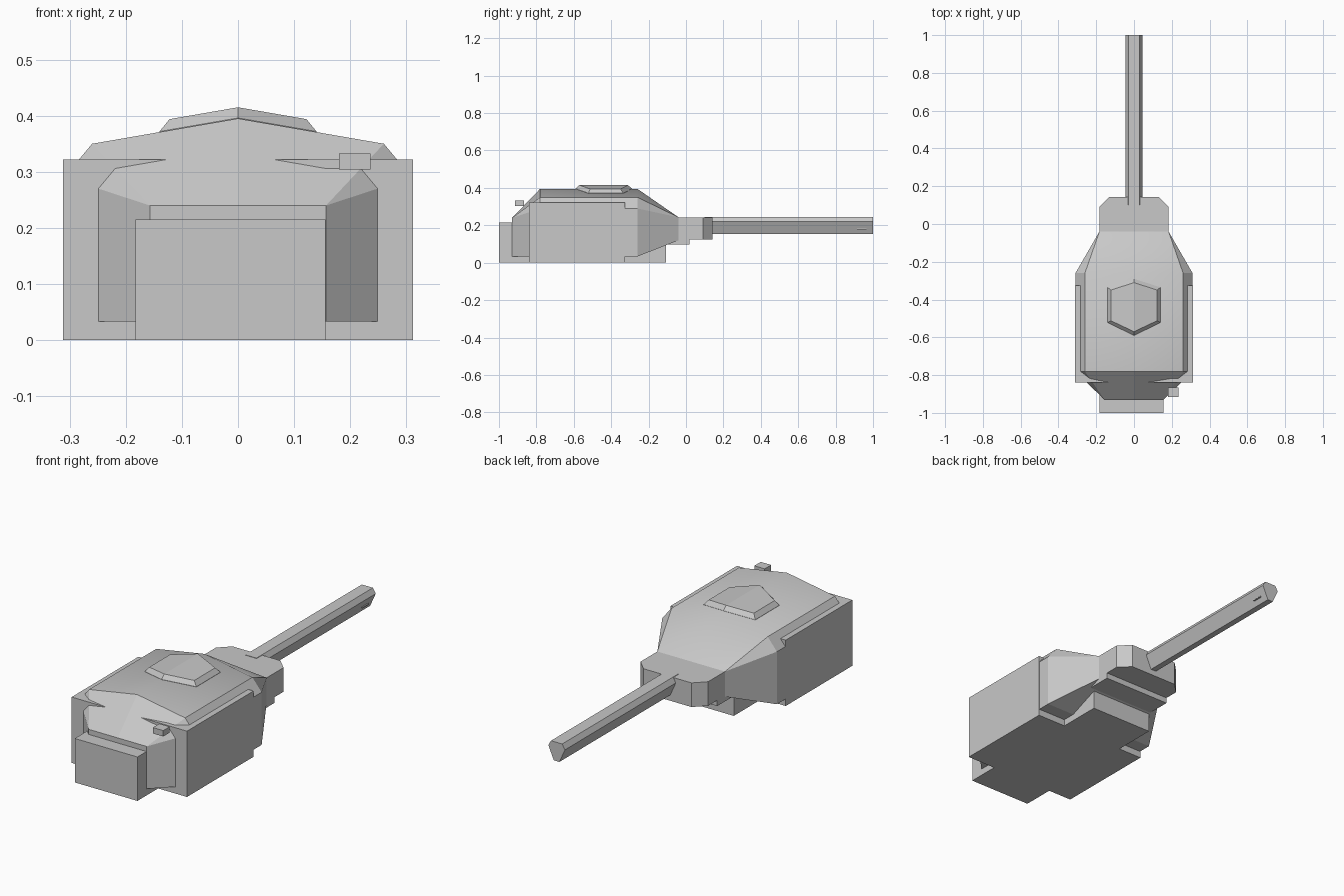
import bpy
import bmesh

cube = bpy.data.objects.get("Cube")
if cube:
    bpy.data.objects.remove(cube, do_unlink=True)

grey = bpy.data.materials.new("light_grey")
grey.use_nodes = True
colour = (0.58, 0.58, 0.58, 1)
grey.diffuse_color = colour
grey.node_tree.nodes["Principled BSDF"].inputs["Base Color"].default_value = colour


def finish(name, bm, smooth_top=False):
    """Clean the mesh, set the shading and link the object."""
    bmesh.ops.remove_doubles(bm, verts=bm.verts, dist=0.0005)
    bmesh.ops.recalc_face_normals(bm, faces=bm.faces)
    bm.normal_update()
    if smooth_top:
        for face in bm.faces:
            face.smooth = True
        for edge in bm.edges:
            edge.smooth = all(f.normal.z > 0.75 for f in edge.link_faces)
    mesh = bpy.data.meshes.new(name)
    bm.to_mesh(mesh)
    bm.free()
    mesh.materials.append(grey)
    obj = bpy.data.objects.new(name, mesh)
    bpy.context.collection.objects.link(obj)
    return obj


def loft(name, sections, smooth_top=False):
    """Bridge a list of closed sections and cap both ends."""
    bm = bmesh.new()
    rings = [[bm.verts.new(p) for p in s] for s in sections]
    for a, b in zip(rings, rings[1:]):
        for i in range(len(a)):
            j = (i + 1) % len(a)
            bm.faces.new((a[i], a[j], b[j], b[i]))
    bm.faces.new(rings[0])
    bm.faces.new(rings[-1])
    return finish(name, bm, smooth_top)


def box(name, x, y, z):
    corners = [(x[0], y[0]), (x[1], y[0]), (x[1], y[1]), (x[0], y[1])]
    return loft(name, [[(cx, cy, cz) for cx, cy in corners] for cz in z])


def mirrored(half):
    """Mirror a half outline across x = 0."""
    return half + [(-x, z) for x, z in reversed(half) if x > 0]


# Faceted turret shell, narrowing at both ends
middle = mirrored([(0, 0.395), (0.26, 0.35), (0.31, 0.29), (0.31, 0.033)])
tail = mirrored([(0, 0.24), (0.157, 0.24), (0.157, 0.24), (0.157, 0.033)])
nose = mirrored([(0, 0.243), (0.183, 0.243), (0.183, 0.243), (0.183, 0.12)])
stations = [(-0.93, tail), (-0.78, middle), (-0.26, middle), (-0.04, nose)]
loft("turret_shell", [[(x, y, z) for x, z in s] for y, s in stations], True)

# Side armour block, floor and rear stowage, all in simple boxes
box("side_armour", (-0.312, 0.312), (-0.84, -0.325), (0, 0.322))
box("floor_and_rear_bin", (-0.183, 0.156), (-1, -0.108), (0, 0.215))
box("mantlet_support", (-0.183, 0.183), (-0.2, 0.02), (0.097, 0.2))
box("rear_sight", (0.18, 0.236), (-0.915, -0.865), (0.304, 0.333))

# Gun mantlet with clipped front corners
plan = mirrored([(0.183, -0.1), (0.183, 0.09), (0.13, 0.143)])
loft("gun_mantlet", [[(x, y, z) for x, y in plan] for z in (0.125, 0.243)])

# Barrel with a flat top and tapered underside
bore = mirrored([(0.03, 0.245), (0.045, 0.22), (0.015, 0.153)])
loft("gun_barrel", [[(x, y, z) for x, z in bore] for y in (0.1, 1)])
box("muzzle_tab", (0.02, 0.034), (0.915, 0.965), (0.178, 0.183))

# Six-sided hatch following the roof slope
outer = mirrored([(0, -0.29), (0.14, -0.335), (0.14, -0.522), (0, -0.59)])
inner = mirrored([(0, -0.31), (0.122, -0.35), (0.122, -0.512), (0, -0.57)])
hatch = [[(x, y, top - abs(x) * 0.173) for x, y in ring]
         for ring, top in ((outer, 0.385), (outer, 0.396), (inner, 0.415))]
bm = bmesh.new()
rings = [[bm.verts.new(p) for p in ring] for ring in hatch]
for a, b in zip(rings, rings[1:]):
    for i in range(len(a)):
        j = (i + 1) % len(a)
        bm.faces.new((a[i], a[j], b[j], b[i]))
# Caps are folded along the centre ridge
for ring in (rings[0], rings[-1]):
    bm.faces.new(ring[:4])
    bm.faces.new([ring[3], ring[4], ring[5], ring[0]])
finish("roof_hatch", bm)
